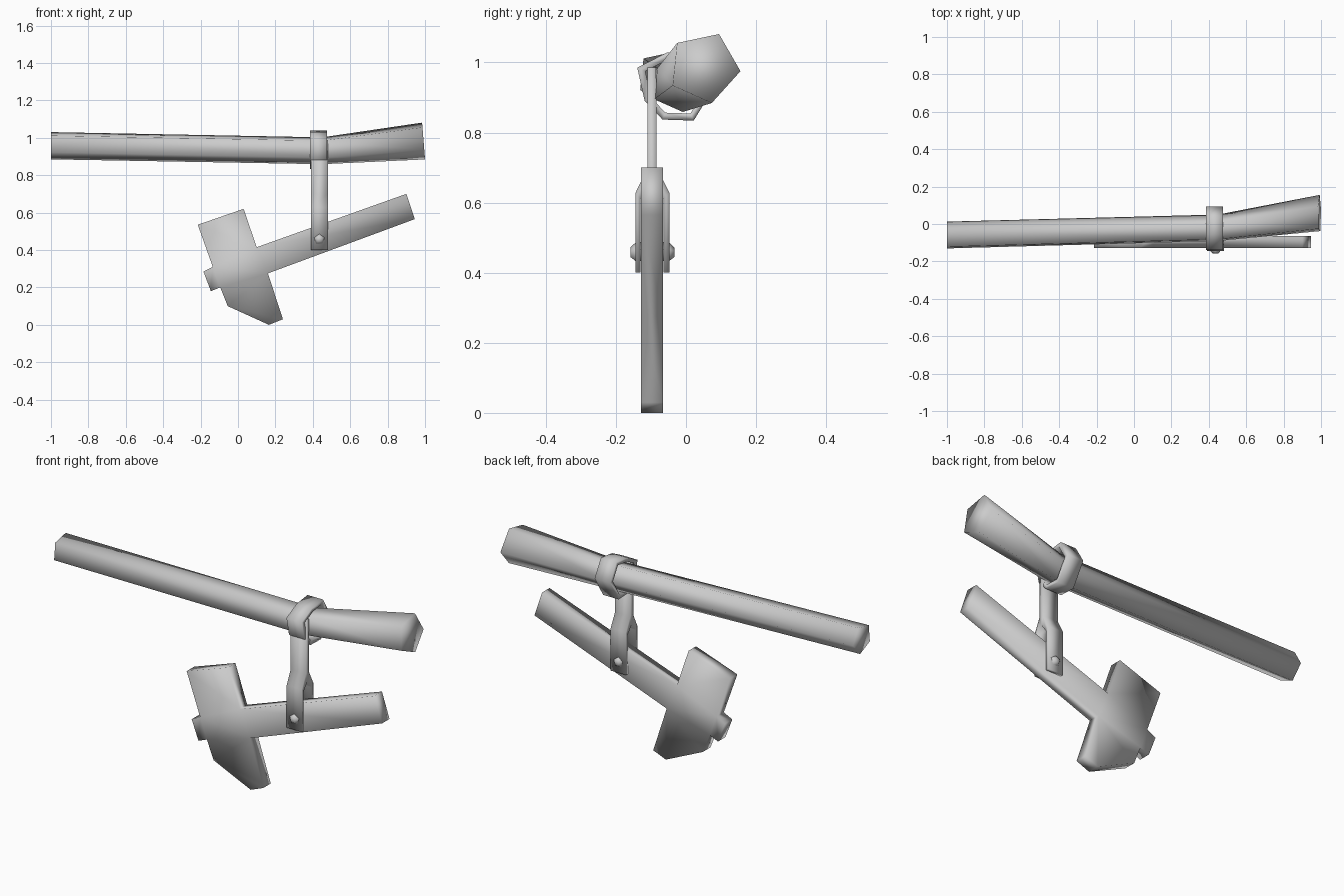
import bpy, bmesh, math

cube = bpy.data.objects.get("Cube")
if cube:
    bpy.data.objects.remove(cube, do_unlink=True)

grey = bpy.data.materials.new("plain_grey")
grey.use_nodes = True
grey.diffuse_color = (0.6, 0.6, 0.6, 1)
grey.node_tree.nodes["Principled BSDF"].inputs["Base Color"].default_value = (0.6, 0.6, 0.6, 1)


def finish(name, bm):
    """Turn a bmesh into a smooth-shaded object."""
    bmesh.ops.recalc_face_normals(bm, faces=bm.faces)
    mesh = bpy.data.meshes.new(name)
    bm.to_mesh(mesh)
    bm.free()
    mesh.materials.append(grey)
    mesh.shade_smooth()
    obj = bpy.data.objects.new(name, mesh)
    bpy.context.collection.objects.link(obj)
    return obj


def extrude_cells(name, points, cells, offset):
    """Flat cells sharing points, thickened along the offset."""
    bm = bmesh.new()
    verts = [bm.verts.new(p) for p in points]
    faces = [bm.faces.new([verts[i] for i in cell]) for cell in cells]
    # keep the base faces so the slab is closed
    result = bmesh.ops.extrude_face_region(bm, geom=faces, use_keep_orig=True)
    moved = [g for g in result["geom"] if isinstance(g, bmesh.types.BMVert)]
    bmesh.ops.translate(bm, verts=moved, vec=offset)
    return finish(name, bm)


def loft(name, rings):
    """Skin matching rings of points and cap both ends."""
    bm = bmesh.new()
    loops = [[bm.verts.new(p) for p in ring] for ring in rings]
    n = len(loops[0])
    for a, b in zip(loops, loops[1:]):
        for i in range(n):
            j = (i + 1) % n
            bm.faces.new((a[i], a[j], b[j], b[i]))
    bm.faces.new(loops[0])
    bm.faces.new(loops[-1])
    return finish(name, bm)


# Five-sided pole with a bent, flared grip
def pole_ring(x, y, z, radius, lean=0.0):
    ring = []
    for k in range(5):
        a = math.radians(-6 + 72 * k)
        up = radius * math.sin(a)
        ring.append((x - lean * up, y + radius * math.cos(a), z + up))
    return ring


loft("pole", [pole_ring(-1, -0.064, 0.96, 0.077),
              pole_ring(0.45, -0.025, 0.933, 0.076),
              pole_ring(0.992, 0.052, 0.986, 0.104, 0.08)])

# Collar wrapped around the pole
outer = [(-0.139, 0.985), (-0.055, 1.028), (0.04, 1.04), (0.093, 0.95),
         (0.022, 0.834), (-0.067, 0.837), (-0.118, 0.89)]
inner = [(-0.025 + 0.8 * (y + 0.025), 0.935 + 0.8 * (z - 0.935)) for y, z in outer]
n = len(outer)
extrude_cells("collar", [(0.385, y, z) for y, z in outer + inner],
              [(i, (i + 1) % n, n + (i + 1) % n, n + i) for i in range(n)],
              (0.092, 0, 0))

# Hanging strap that forks around the axe handle
strap = [(-0.11, 0.985), (-0.085, 0.985), (-0.084, 0.7), (-0.047, 0.628),
         (-0.047, 0.4), (-0.064, 0.4), (-0.064, 0.61), (-0.097, 0.655),
         (-0.13, 0.61), (-0.13, 0.4), (-0.144, 0.4), (-0.144, 0.628), (-0.11, 0.7)]
extrude_cells("forked_strap", [(0.39, y, z) for y, z in strap],
              [(0, 1, 2, 12), (12, 2, 7), (2, 3, 6, 7), (3, 4, 5, 6),
               (12, 7, 8, 11), (11, 8, 9, 10)], (0.09, 0, 0))


# Pin through the fork, tapering at both ends
def pin_ring(y, radius):
    return [(0.435 + radius * math.sin(math.tau * k / 5), y,
             0.457 + radius * math.cos(math.tau * k / 5)) for k in range(5)]


loft("pin", [pin_ring(-0.159, 0.015), pin_ring(-0.143, 0.03),
             pin_ring(-0.049, 0.03), pin_ring(-0.033, 0.015)])

# Axe: head, handle and handle stub as one slab
axe = [(-0.135, 0.31), (0.1, 0.415), (0.16, 0.275), (-0.095, 0.2),
       (-0.215, 0.535), (0.03, 0.62), (0.9, 0.7), (0.945, 0.565),
       (0.24, 0.03), (0.165, 0.0), (-0.055, 0.1), (-0.145, 0.18), (-0.185, 0.285)]
extrude_cells("axe", [(x, -0.128, z) for x, z in axe],
              [(0, 1, 2, 3), (4, 5, 1, 0), (1, 6, 7, 2),
               (3, 2, 8, 9, 10), (0, 3, 11, 12)], (0, 0.063, 0))
